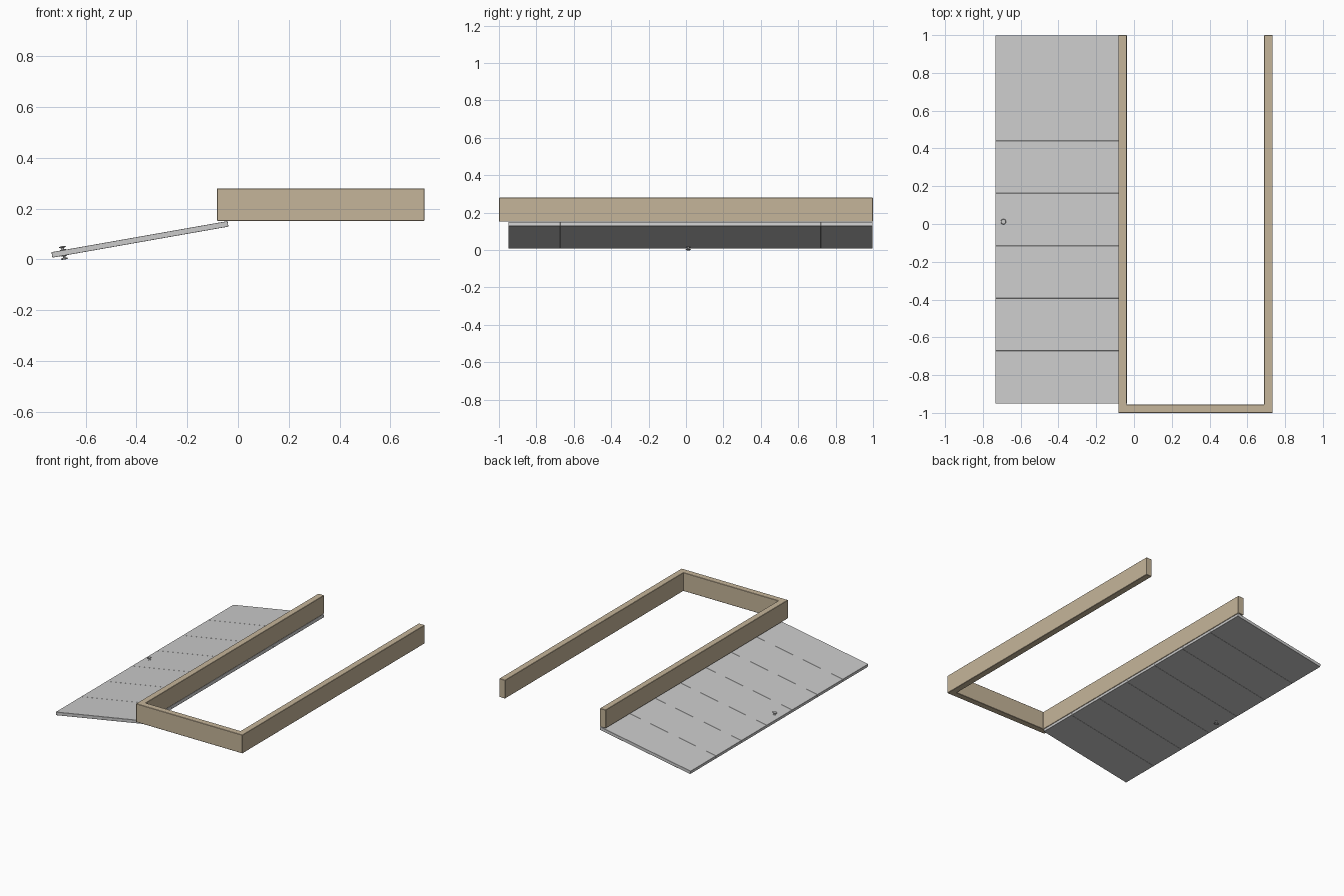
import bpy, bmesh, math
from mathutils import Matrix, Vector

if "Cube" in bpy.data.objects:
    bpy.data.objects.remove(bpy.data.objects["Cube"])

TILT = math.radians(10)
# Door space: origin on the upper hinge edge, -x runs across the leaf, z is its thickness
DOOR = Matrix.Translation((-0.041, 0, 0.151)) @ Matrix.Rotation(-TILT, 4, 'Y')
WIDTH, THICK = 0.704, 0.022
Y0, Y1, PLANKS = -0.95, 0.998, 7


def finish(name, bm, matrix=Matrix(), mat=None, bevel=0):
    bmesh.ops.recalc_face_normals(bm, faces=bm.faces)
    me = bpy.data.meshes.new(name)
    bm.to_mesh(me)
    bm.free()
    ob = bpy.data.objects.new(name, me)
    bpy.context.collection.objects.link(ob)
    ob.matrix_world = matrix
    if mat:
        me.materials.append(mat)
    if bevel:
        m = ob.modifiers.new("bevel", 'BEVEL')
        m.width, m.segments = bevel, 1
    return ob


def lathe(name, profile, matrix, sides=20):
    bm = bmesh.new()
    vs = [bm.verts.new((r, 0, z)) for r, z in profile]
    es = [bm.edges.new(p) for p in zip(vs, vs[1:])]
    bmesh.ops.spin(bm, geom=vs + es, cent=(0, 0, 0), axis=(0, 0, 1),
                   angle=2 * math.pi, steps=sides)
    bmesh.ops.remove_doubles(bm, verts=bm.verts, dist=1e-5)
    ob = finish(name, bm, matrix)
    bpy.ops.object.select_all(action='DESELECT')
    ob.select_set(True)
    bpy.context.view_layer.objects.active = ob
    bpy.ops.object.shade_smooth_by_angle(angle=math.radians(35))


wood = bpy.data.materials.new("tan_wood")
wood.diffuse_color = (0.56, 0.46, 0.32, 1)
wood.use_nodes = True
wood.node_tree.nodes["Principled BSDF"].inputs["Base Color"].default_value = wood.diffuse_color

# Frame: two jambs and a header as one U-shaped extrusion, open at the threshold
outline = [(-0.083, -1), (0.734, -1), (0.734, 1), (0.689, 1),
           (0.689, -0.956), (-0.039, -0.956), (-0.039, 1), (-0.083, 1)]
bm = bmesh.new()
face = bm.faces.new([bm.verts.new((x, y, 0.152)) for x, y in outline])
ext = bmesh.ops.extrude_face_region(bm, geom=[face])
bmesh.ops.translate(bm, vec=(0, 0, 0.128),
                    verts=[g for g in ext["geom"] if isinstance(g, bmesh.types.BMVert)])
finish("door_frame", bm, mat=wood, bevel=0.002)

# Door leaf: seven planks butted together with fine chamfered joints
step = (Y1 - Y0) / PLANKS
for i in range(PLANKS):
    bm = bmesh.new()
    bmesh.ops.create_cube(bm, size=1)
    bmesh.ops.scale(bm, vec=(WIDTH, step, THICK), verts=bm.verts)
    bmesh.ops.translate(bm, vec=(-WIDTH / 2, Y0 + (i + 0.5) * step, -THICK / 2), verts=bm.verts)
    finish(f"door_plank_{i + 1}", bm, DOOR, bevel=0.0008)

# Door knobs: rose, neck and flat knob turned on both faces
knob = [(0, 0), (0.012, 0), (0.012, 0.002), (0.005, 0.003), (0.005, 0.008),
        (0.012, 0.010), (0.0145, 0.0125), (0.012, 0.015), (0, 0.016)]
centre = DOOR @ Matrix.Translation((-0.658, 0.012, -THICK / 2))
for side, flip in (("outer", 0), ("inner", math.pi)):
    lathe(f"{side}_knob", knob,
          centre @ Matrix.Rotation(flip, 4, 'X') @ Matrix.Translation((0, 0, THICK / 2)))
